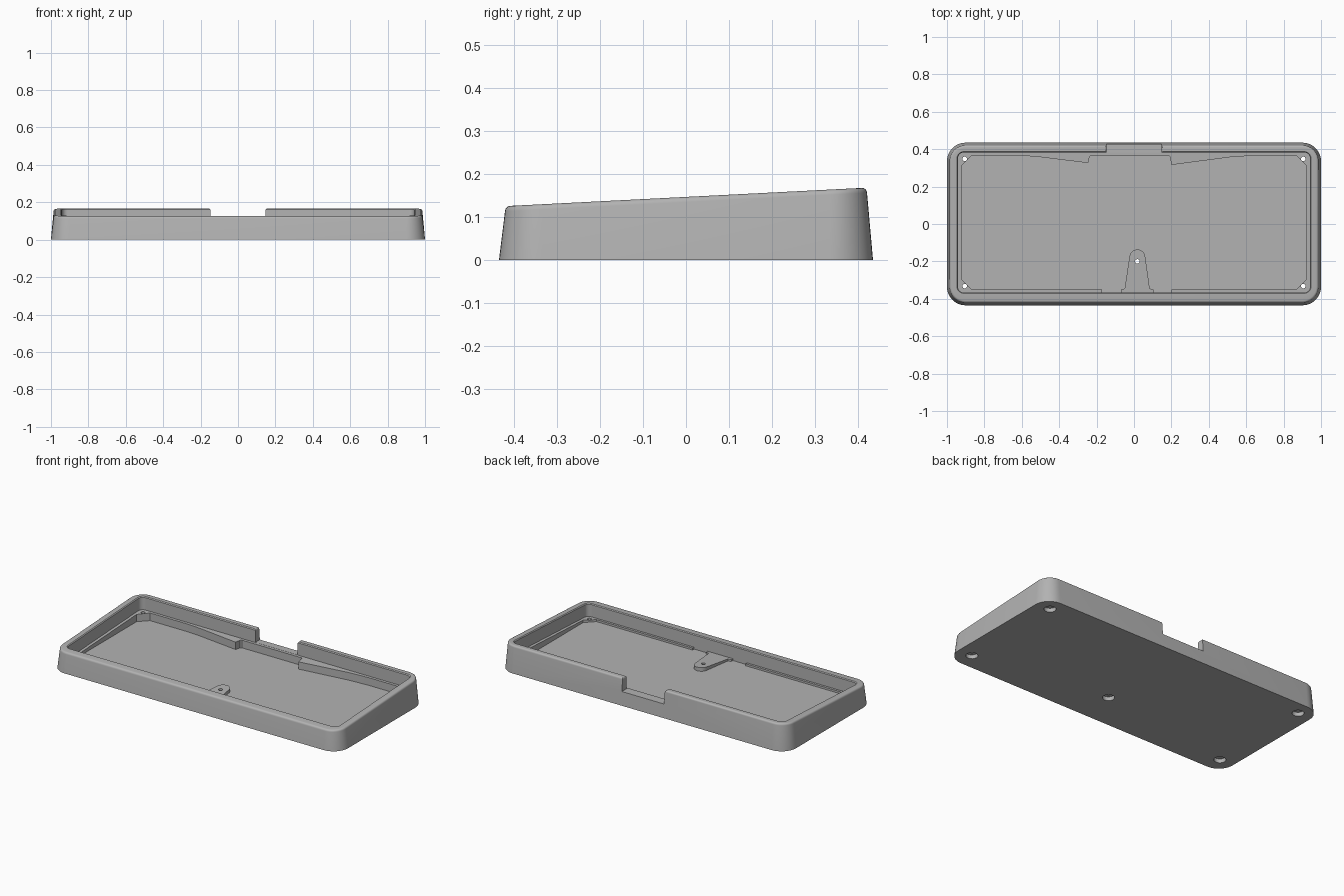
import bpy, bmesh
from math import sin, cos, pi, radians

if "Cube" in bpy.data.objects:
    bpy.data.objects.remove(bpy.data.objects["Cube"])

grey = bpy.data.materials.new("matte grey")
grey.use_nodes = True
GREY = (0.45, 0.45, 0.45, 1)
grey.diffuse_color = GREY
grey.node_tree.nodes["Principled BSDF"].inputs["Base Color"].default_value = GREY

FLOOR = 0.035
FILLET = 0.012


def rim_z(y):
    return 0.147 + 0.051 * y


def ledge_z(y):
    return 0.065 + 0.05 * y


def arc(cx, cy, r, a0, a1, n=10):
    angles = [radians(a0 + (a1 - a0) * i / n) for i in range(n + 1)]
    return [(cx + r * cos(a), cy + r * sin(a)) for a in angles]


def rounded_rect(hx, y0, y1, r):
    return (arc(hx - r, y1 - r, r, 0, 90) + arc(r - hx, y1 - r, r, 90, 180)
            + arc(r - hx, y0 + r, r, 180, 270) + arc(hx - r, y0 + r, r, 270, 360))


def loft(name, rings):
    """Skin closed loops of points and cap both ends."""
    bm = bmesh.new()
    loops = [[bm.verts.new(p) for p in ring] for ring in rings]
    for a, b in zip(loops, loops[1:]):
        for i in range(len(a)):
            j = (i + 1) % len(a)
            bm.faces.new((a[i], a[j], b[j], b[i]))
    bm.faces.new(loops[0][::-1])
    bm.faces.new(loops[-1])
    bmesh.ops.recalc_face_normals(bm, faces=bm.faces)
    mesh = bpy.data.meshes.new(name)
    bm.to_mesh(mesh)
    bm.free()
    mesh.materials.append(grey)
    obj = bpy.data.objects.new(name, mesh)
    bpy.context.collection.objects.link(obj)
    return obj


def ring(hx, y0, y1, r, height):
    pts = rounded_rect(hx, y0, y1, r)
    return [(x, y, height(y) if callable(height) else height) for x, y in pts]


def raised_pad(name, outline):
    """Pad rising from the floor to the sloping ledge plane."""
    return loft(name, [[(x, y, FLOOR - 0.005) for x, y in outline],
                       [(x, y, ledge_z(y)) for x, y in outline]])


def cut(obj, cutter):
    mod = obj.modifiers.new("cut", "BOOLEAN")
    mod.operation = "DIFFERENCE"
    mod.solver = "EXACT"
    mod.object = cutter
    bpy.context.view_layer.objects.active = obj
    bpy.ops.object.modifier_apply(modifier=mod.name)


# Tray: tapered outer wall, rounded sloping rim, straight inner wall, floor
rings = [ring(1, -0.435, 0.435, 0.1, 0)]
for k in range(5):
    a = k / 4 * pi / 2
    inset = 0.014 + FILLET * (1 - cos(a))
    drop = FILLET * (1 - sin(a))
    rings.append(ring(1 - inset, inset - 0.435, 0.435 - inset, 0.1 - inset,
                      lambda y, d=drop: rim_z(y) - d))
rings.append(ring(0.946, -0.371, 0.387, 0.035, rim_z))
rings.append(ring(0.941, -0.366, 0.382, 0.03, lambda y: rim_z(y) - 0.005))
rings.append(ring(0.941, -0.366, 0.382, 0.03, FLOOR))
tray = loft("tray", rings)

# Support ledge around the inside wall, open at the front centre
front, back, side, ch = -0.35, 0.366, 0.923, 0.055
ledge = raised_pad("support_ledge", [
    (0.2, front), (side - ch, front), (side, front + ch),
    (side, back - ch), (side - ch, back), (0.65, back),
    (0.52, 0.358), (0.2, 0.316), (0.193, 0.36), (0.185, back),
    (-0.23, back), (-0.238, 0.36), (-0.245, 0.326), (-0.52, 0.36),
    (-0.62, back), (ch - side, back), (-side, back - ch),
    (-side, front + ch), (ch - side, front), (-0.17, front),
    (-0.17, -0.38), (-0.96, -0.38), (-0.96, 0.4),
    (0.96, 0.4), (0.96, -0.38), (0.2, -0.38)])

# Tapered tongue carrying the centre screw
tongue = raised_pad("centre_tongue",
                    [(-0.07, -0.38), (-0.07, front), (-0.05, -0.345)]
                    + arc(0.018, -0.178, 0.042, 172, 8, 16)
                    + [(0.084, -0.345), (0.105, front), (0.105, -0.38)])

# Opening in the back wall with rounded top corners
half, top = 0.147, rim_z(0.42)
profile = ([(-half, 0.085), (half, 0.085)]
           + arc(half + FILLET, top - FILLET, FILLET, 180, 90, 6)
           + [(half + FILLET, 0.25), (-half - FILLET, 0.25)]
           + arc(-half - FILLET, top - FILLET, FILLET, 90, 0, 6))
notch = loft("back_opening_cutter", [[(x, y, z) for x, z in profile] for y in (0.34, 0.5)])
cut(tray, notch)

# Screw holes: wide recess underneath, narrow hole through the pads
cutters = [notch]
for x, y in [(0.905, 0.348), (-0.905, 0.348), (0.905, -0.332), (-0.905, -0.332), (0.018, -0.2)]:
    steps = [(0.034, -0.02), (0.034, 0.025), (0.012, 0.025), (0.012, 0.12)]
    hole = loft("screw_hole_cutter",
                [[(px, py, z) for px, py in arc(x, y, r, 0, 345, 23)] for r, z in steps])
    cutters.append(hole)
    for part in (tray, ledge, tongue):
        cut(part, hole)

for cutter in cutters:
    cutter.hide_render = True
    bpy.data.objects.remove(cutter)

# Smooth rounded corners, keep hard edges
bpy.ops.object.select_all(action="DESELECT")
for part in (tray, ledge, tongue):
    part.select_set(True)
bpy.context.view_layer.objects.active = tray
bpy.ops.object.shade_smooth_by_angle(angle=radians(35))
